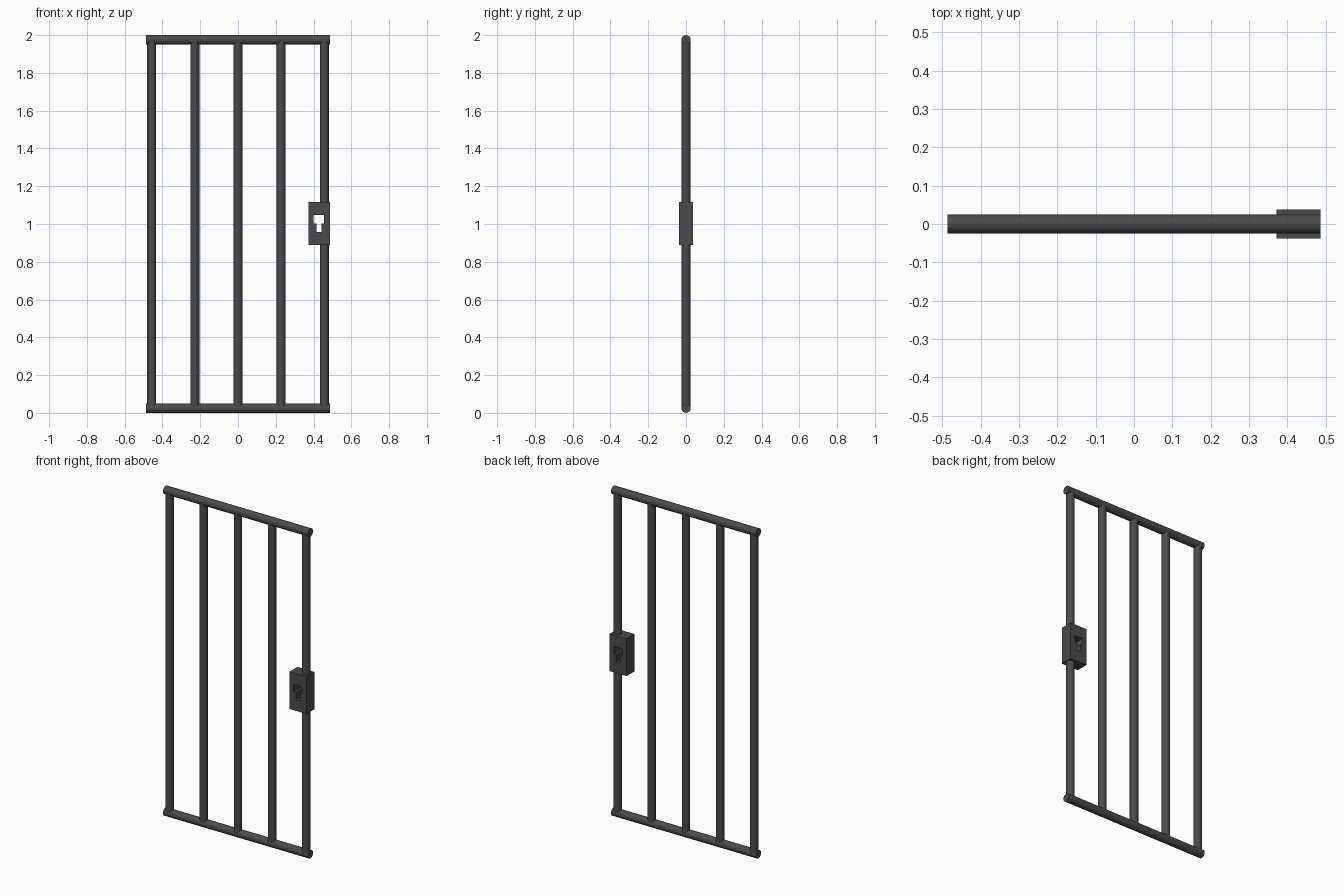
import bpy, bmesh, math
from mathutils import Vector

if "Cube" in bpy.data.objects:
    bpy.data.objects.remove(bpy.data.objects["Cube"])

iron = bpy.data.materials.new("dark iron grey")
iron.diffuse_color = (0.07, 0.07, 0.07, 1)
iron.use_nodes = True
iron.node_tree.nodes["Principled BSDF"].inputs["Base Color"].default_value = iron.diffuse_color


def rod(name, a, b, r, sides=16):
    """Round bar from point a to point b."""
    a, b = Vector(a), Vector(b)
    d = b - a
    bpy.ops.mesh.primitive_cylinder_add(vertices=sides, radius=r, depth=d.length,
                                        location=(a + b) / 2)
    o = bpy.context.object
    o.rotation_euler = d.to_track_quat('Z', 'Y').to_euler()
    o.name = name
    o.data.materials.append(iron)
    bpy.ops.object.shade_smooth_by_angle(angle=math.radians(40))
    return o


def prism(name, pts, y0, y1):
    """Front (x, z) outline extruded along y."""
    bm = bmesh.new()
    f = bm.faces.new([bm.verts.new((x, y0, z)) for x, z in pts])
    ret = bmesh.ops.extrude_face_region(bm, geom=[f])
    vs = [v for v in ret["geom"] if isinstance(v, bmesh.types.BMVert)]
    bmesh.ops.translate(bm, verts=vs, vec=(0, y1 - y0, 0))
    bmesh.ops.recalc_face_normals(bm, faces=bm.faces)
    me = bpy.data.meshes.new(name)
    bm.to_mesh(me)
    bm.free()
    me.materials.append(iron)
    o = bpy.data.objects.new(name, me)
    bpy.context.collection.objects.link(o)
    return o


# top and bottom rails
R = 0.0245
for name, z in (("bottom_rail", R), ("top_rail", 2 - R)):
    rod(name, (-0.486, 0, z), (0.486, 0, z), R)

# full-height bars
r = 0.0235
for i in range(4):
    x = -0.457 + i * 0.2285
    rod(f"bar_{i + 1}", (x, 0, R), (x, 0, 2 - R), r)

# lock-side bar, interrupted by the lock case
rod("lock_bar_lower", (0.457, 0, R), (0.457, 0, 0.90), r)
rod("lock_bar_upper", (0.457, 0, 1.105), (0.457, 0, 2 - R), r)

# lock case with keyhole right through
case = prism("lock_case", [(0.372, 0.89), (0.486, 0.89), (0.486, 1.116), (0.372, 1.116)],
             -0.038, 0.038)
hole = prism("keyhole_cutter", [(0.415, 0.957), (0.442, 0.957), (0.442, 1.003), (0.456, 1.003),
                                (0.456, 1.047), (0.400, 1.047), (0.400, 1.003), (0.415, 1.003)],
             -0.1, 0.1)
hole.hide_render = True
hole.hide_set(True)
m = case.modifiers.new("keyhole", 'BOOLEAN')
m.operation = 'DIFFERENCE'
m.solver = 'EXACT'
m.object = hole
